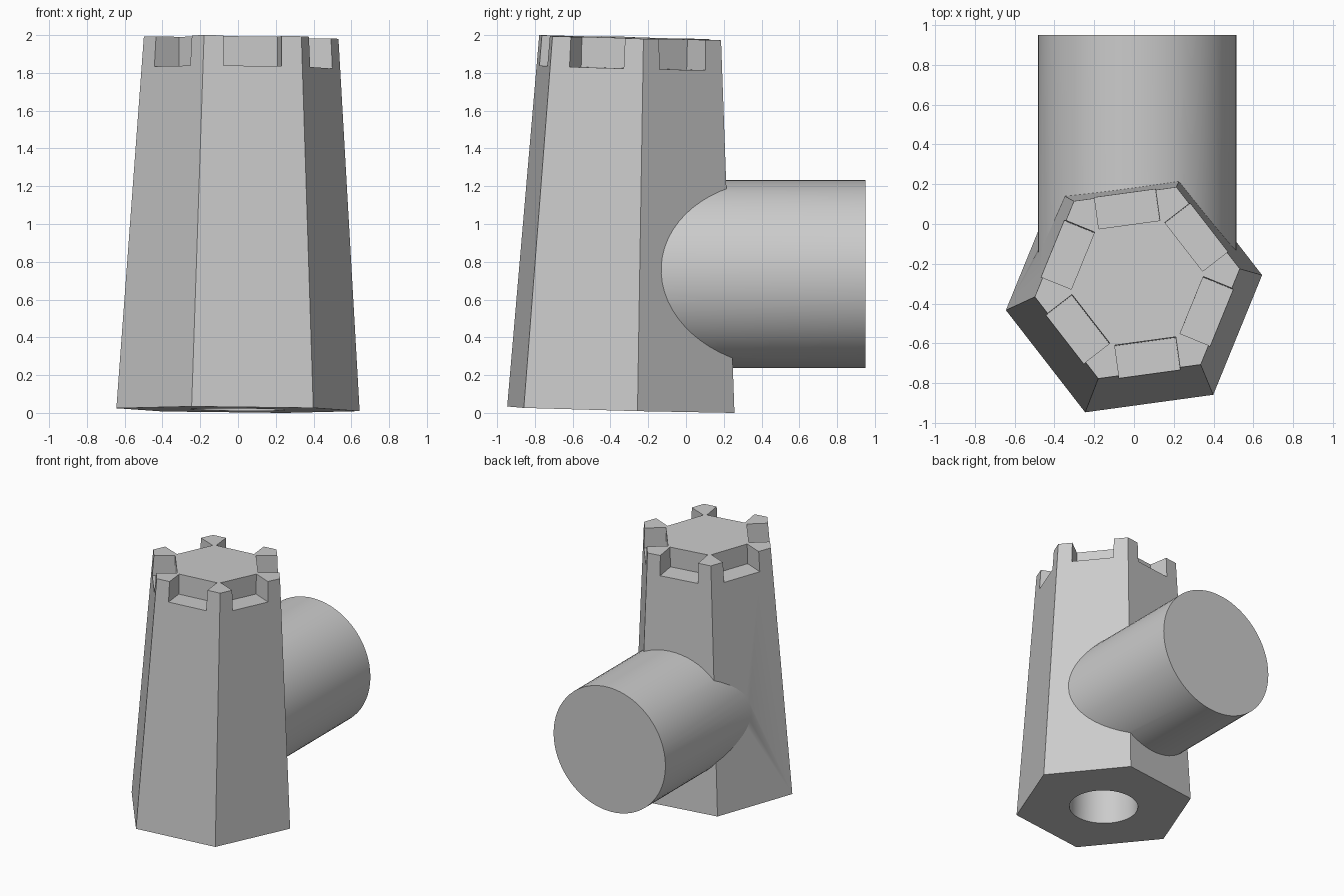
import bpy
import bmesh
from math import radians, cos, sin, pi
from mathutils import Matrix, Vector

cube = bpy.data.objects.get("Cube")
if cube:
    bpy.data.objects.remove(cube, do_unlink=True)

COLOUR = (0.6, 0.6, 0.6, 1.0)
grey = bpy.data.materials.new("plain grey")
grey.use_nodes = True
grey.diffuse_color = COLOUR
grey.node_tree.nodes["Principled BSDF"].inputs["Base Color"].default_value = COLOUR

BASE_R, TOP_R, HEIGHT = 0.65, 0.52, 1.97

# Slightly leaning frame of the tower
lean = Vector((0, 0, 1)).rotation_difference(Vector((0.0085, 0.025, 1)))
frame = (Matrix.Translation((0, -0.345, 0.017)) @ lean.to_matrix().to_4x4()
         @ Matrix.Rotation(radians(7.8), 4, 'Z'))


def prism(name, sides, r_low, r_high, length, matrix):
    """Closed prism or frustum along local z, starting at the local origin."""
    bm = bmesh.new()
    rings = []
    for r, z in ((r_low, 0), (r_high, length)):
        rings.append([bm.verts.new((r * cos(2 * pi * i / sides), r * sin(2 * pi * i / sides), z))
                      for i in range(sides)])
    low, high = rings
    bm.faces.new(low[::-1])
    bm.faces.new(high)
    for i in range(sides):
        j = (i + 1) % sides
        bm.faces.new((low[i], low[j], high[j], high[i]))
    return finish(name, bm, matrix)


def finish(name, bm, matrix):
    bm.transform(matrix)
    mesh = bpy.data.meshes.new(name)
    bm.to_mesh(mesh)
    bm.free()
    mesh.materials.append(grey)
    obj = bpy.data.objects.new(name, mesh)
    bpy.context.collection.objects.link(obj)
    return obj


def combine(target, tool, operation):
    """Apply a boolean and discard the tool."""
    bpy.context.view_layer.objects.active = target
    mod = target.modifiers.new(operation.lower(), 'BOOLEAN')
    mod.operation, mod.object, mod.solver = operation, tool, 'EXACT'
    bpy.ops.object.modifier_apply(modifier=mod.name)
    bpy.data.objects.remove(tool, do_unlink=True)


# Six-sided tapering tower with a round arm out of the back
tower = prism("tower_with_arm", 6, BASE_R, TOP_R, HEIGHT, frame)
arm_place = Matrix.Translation((0.016, 0.95, 0.735)) @ Matrix.Rotation(radians(90), 4, 'X')
combine(tower, prism("arm", 64, 0.498, 0.498, 1.15, arm_place), 'UNION')

# Round socket in the underside
socket_place = frame @ Matrix.Translation((0, 0, -0.1))
combine(tower, prism("socket_cutter", 48, 0.25, 0.25, 1.6, socket_place), 'DIFFERENCE')

# One battlement notch in the middle of each top edge
inner = TOP_R * cos(pi / 6) - 0.155
for k in range(6):
    place = (frame @ Matrix.Rotation(radians(30 + 60 * k), 4, 'Z')
             @ Matrix.Translation((inner + 0.2, 0, HEIGHT + 0.04))
             @ Matrix.Diagonal((0.4, 0.31, 0.4, 1)))
    bm = bmesh.new()
    bmesh.ops.create_cube(bm, size=1)
    combine(tower, finish("notch_cutter", bm, place), 'DIFFERENCE')

bpy.ops.object.select_all(action='DESELECT')
tower.select_set(True)
bpy.context.view_layer.objects.active = tower
bpy.ops.object.shade_smooth_by_angle(angle=radians(25))
